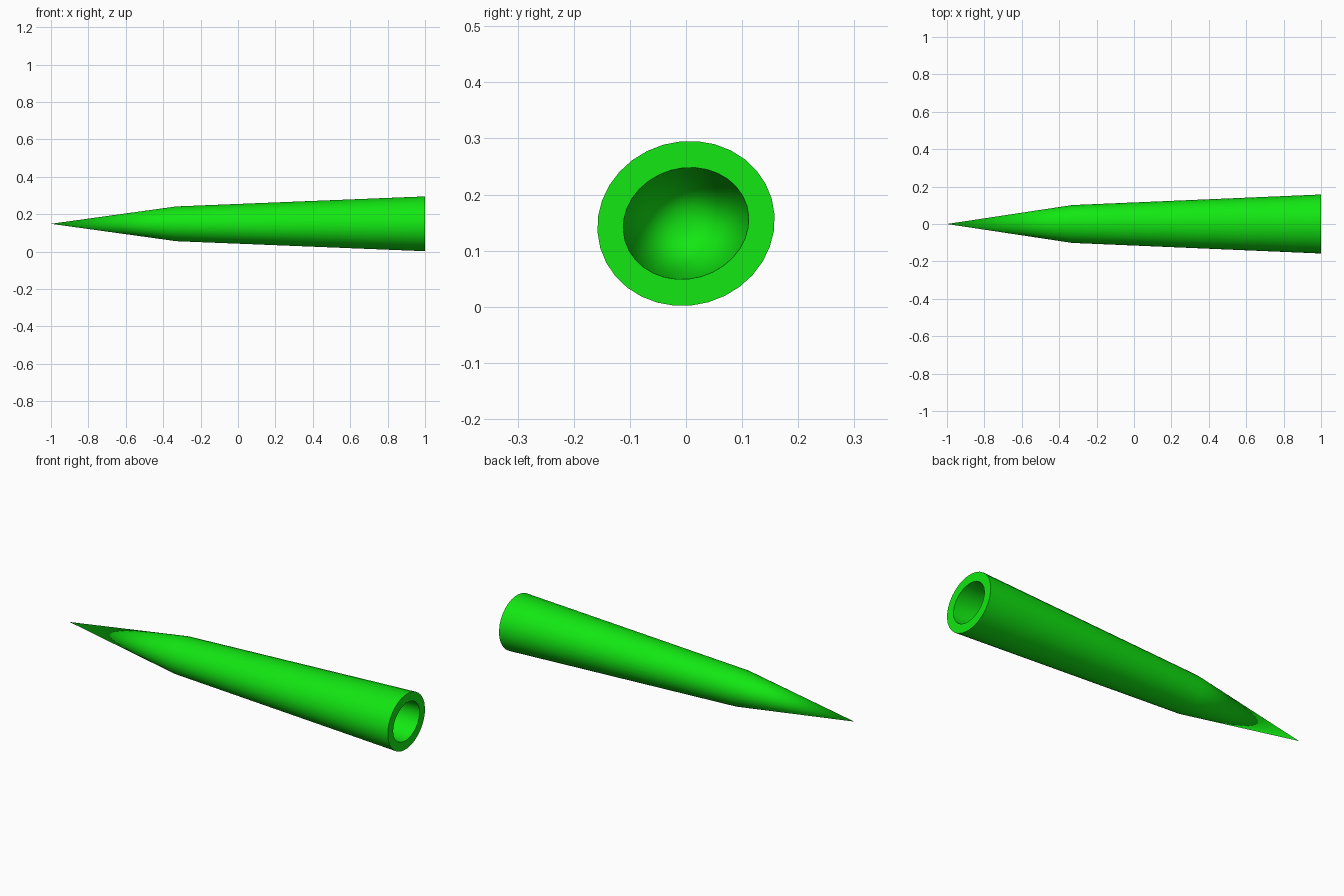
import bpy, bmesh
from math import sin, cos, pi, radians

if "Cube" in bpy.data.objects:
    bpy.data.objects.remove(bpy.data.objects["Cube"])

SIDES = 32
TILT = radians(16)
CENTRE_Z = 0.1485

bm = bmesh.new()


def ring(x, major, minor):
    """Tilted elliptical ring of vertices across the long axis."""
    verts = []
    for i in range(SIDES):
        a = 2 * pi * i / SIDES
        u, v = major * cos(a), minor * sin(a)
        y = u * cos(TILT) - v * sin(TILT)
        z = u * sin(TILT) + v * cos(TILT)
        verts.append(bm.verts.new((x, y, z + CENTRE_Z)))
    return verts


def bridge(r1, r2):
    for i in range(SIDES):
        j = (i + 1) % SIDES
        bm.faces.new((r1[i], r1[j], r2[j], r2[i]))


def cone(r, x):
    tip = bm.verts.new((x, 0, CENTRE_Z))
    for i in range(SIDES):
        bm.faces.new((r[i], r[(i + 1) % SIDES], tip))


# Outer shell, flat rim and conical cavity
outer_shoulder = ring(-0.33, 0.102, 0.0925)
outer_rim = ring(1.0, 0.159, 0.146)
inner_rim = ring(1.0, 0.113, 0.0985)
cone(outer_shoulder, -1.0)
bridge(outer_shoulder, outer_rim)
bridge(outer_rim, inner_rim)
cone(inner_rim, -0.68)
bmesh.ops.recalc_face_normals(bm, faces=bm.faces)

mesh = bpy.data.meshes.new("hollow_spike")
bm.to_mesh(mesh)
bm.free()
spike = bpy.data.objects.new("hollow_spike", mesh)
bpy.context.collection.objects.link(spike)

# Smooth sides with a crisp rim
bpy.context.view_layer.objects.active = spike
spike.select_set(True)
bpy.ops.object.shade_smooth_by_angle(angle=radians(40))

# Green surface
green = bpy.data.materials.new("green")
green.diffuse_color = (0.006, 0.8, 0.006, 1)
green.use_nodes = True
green.node_tree.nodes["Principled BSDF"].inputs["Base Color"].default_value = green.diffuse_color
mesh.materials.append(green)
